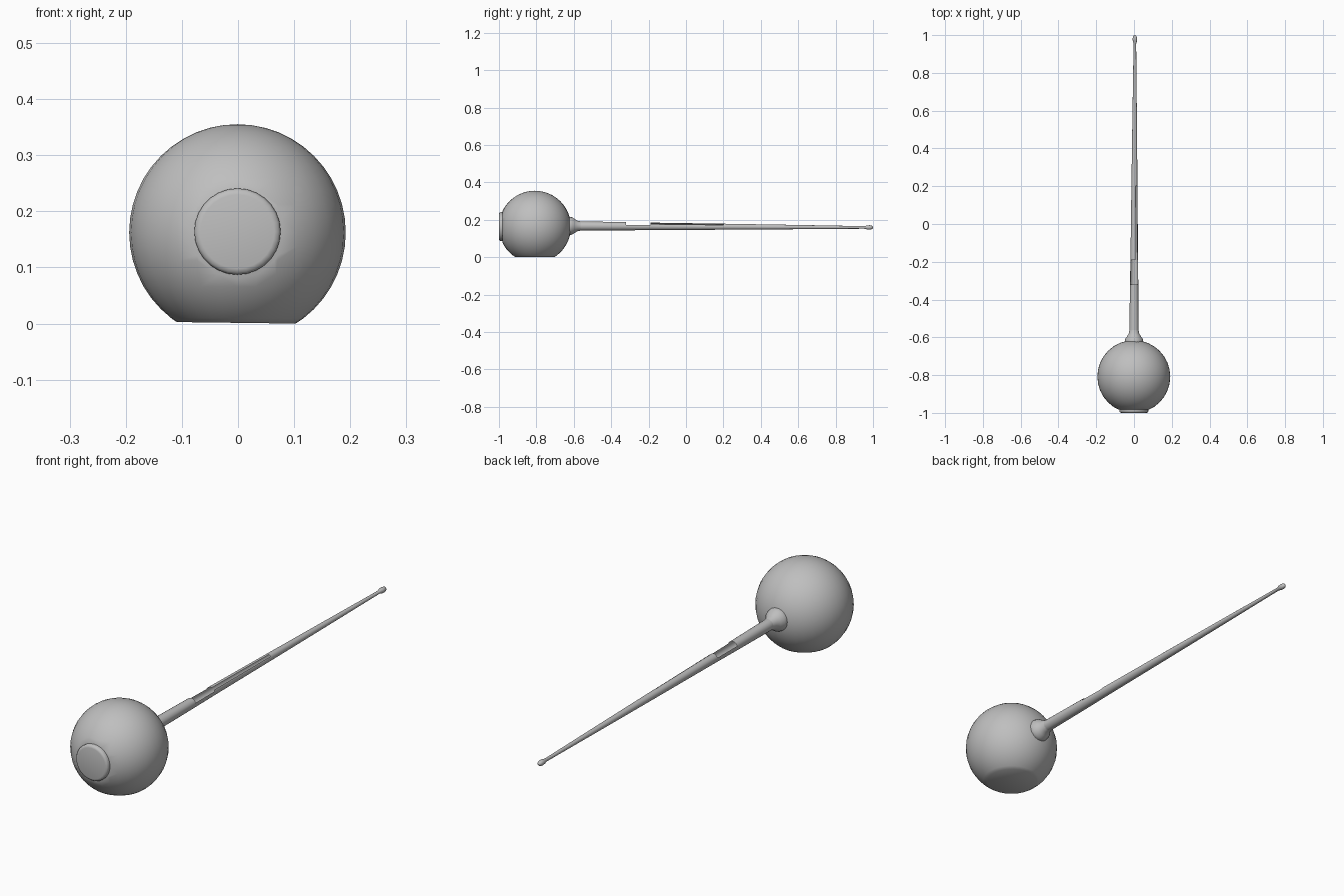
import bpy, bmesh, math
from mathutils import Vector

cube = bpy.data.objects.get("Cube")
if cube:
    bpy.data.objects.remove(cube)

grey = bpy.data.materials.new("plain grey")
grey.use_nodes = True
colour = (0.52, 0.52, 0.52, 1)
grey.diffuse_color = colour
grey.node_tree.nodes["Principled BSDF"].inputs["Base Color"].default_value = colour

AXIS_Z = 0.163
BALL_Y = -0.808


def finish(name, bm, angle=40):
    mesh = bpy.data.meshes.new(name)
    bmesh.ops.recalc_face_normals(bm, faces=bm.faces)
    bm.to_mesh(mesh)
    bm.free()
    mesh.materials.append(grey)
    obj = bpy.data.objects.new(name, mesh)
    bpy.context.collection.objects.link(obj)
    bpy.ops.object.select_all(action='DESELECT')
    bpy.context.view_layer.objects.active = obj
    obj.select_set(True)
    bpy.ops.object.shade_smooth_by_angle(angle=math.radians(angle))
    return obj


def lathe(profile, sides, centre):
    """Rings along y from (y, radius) pairs, with closed ends."""
    bm = bmesh.new()
    rings = []
    for y, r in profile:
        cx, cz = centre(y)
        rings.append([bm.verts.new((cx + r * math.cos(math.tau * i / sides), y,
                                    cz + r * math.sin(math.tau * i / sides)))
                      for i in range(sides)])
    for a, b in zip(rings, rings[1:]):
        for i in range(sides):
            j = (i + 1) % sides
            bm.faces.new((a[i], a[j], b[j], b[i]))
    bm.faces.new(rings[0])
    bm.faces.new(rings[-1])
    return bm


def slice_off(bm, point, normal):
    """Cut away everything beyond a plane and cap the opening flat."""
    geom = bm.verts[:] + bm.edges[:] + bm.faces[:]
    cut = bmesh.ops.bisect_plane(bm, geom=geom, plane_co=point, plane_no=normal,
                                 clear_outer=True)["geom_cut"]
    bmesh.ops.contextual_create(bm, geom=[e for e in cut if isinstance(e, bmesh.types.BMEdge)])


# Squeeze bulb: a ball with a flat foot and a flattened front
bm = bmesh.new()
bmesh.ops.create_uvsphere(bm, u_segments=32, v_segments=24, radius=0.193)
bmesh.ops.translate(bm, verts=bm.verts, vec=(-0.001, BALL_Y, AXIS_Z))
slice_off(bm, Vector((0, 0, 0.002)), Vector((-0.013, 0, -1)))
slice_off(bm, Vector((0, -0.982, 0)), Vector((0, -1, 0)))
# settle the foot on the ground
low = min(v.co.z for v in bm.verts)
bmesh.ops.translate(bm, verts=bm.verts, vec=(0, 0, -low))
finish("squeeze_bulb", bm)

# End button
finish("end_button", lathe([(-0.96, 0.074), (-0.978, 0.077), (-0.992, 0.077),
                            (-0.998, 0.073), (-1.0, 0.066)], 28,
                           lambda y: (-0.001, AXIS_Z + 0.001)), 50)

# Flared collar
finish("collar", lathe([(-0.65, 0.046), (-0.622, 0.049), (-0.608, 0.046),
                        (-0.595, 0.037), (-0.58, 0.028), (-0.56, 0.024)], 24,
                       lambda y: (0, AXIS_Z + 0.004)))

# Hollow tapering tube with a small beaded tip
NOTCH_START, NOTCH_END, SLIT_END = -0.32, -0.19, 0.2
bm = lathe([(-0.6, 0.025), (NOTCH_START, 0.022), (NOTCH_END, 0.02),
            (SLIT_END, 0.016), (0.55, 0.012), (0.9, 0.0075), (0.955, 0.007),
            (0.968, 0.011), (0.982, 0.012), (0.994, 0.009), (1.0, 0.003)], 20,
           lambda y: (0.003 * (y + 0.6), AXIS_Z + 0.004 - 0.005 * (y + 0.6)))
# open the top of the notch, and a slit along the upper left beyond it
opened = []
for f in bm.faces:
    c = f.calc_center_median()
    turn = math.degrees(math.atan2(c.z - AXIS_Z - 0.001, c.x))
    if NOTCH_START < c.y < NOTCH_END and 25 < turn < 155:
        opened.append(f)
    elif NOTCH_END < c.y < SLIT_END and 28 < turn < 65:
        opened.append(f)
bmesh.ops.delete(bm, geom=opened, context='FACES')
finish("tube", bm, 50)
